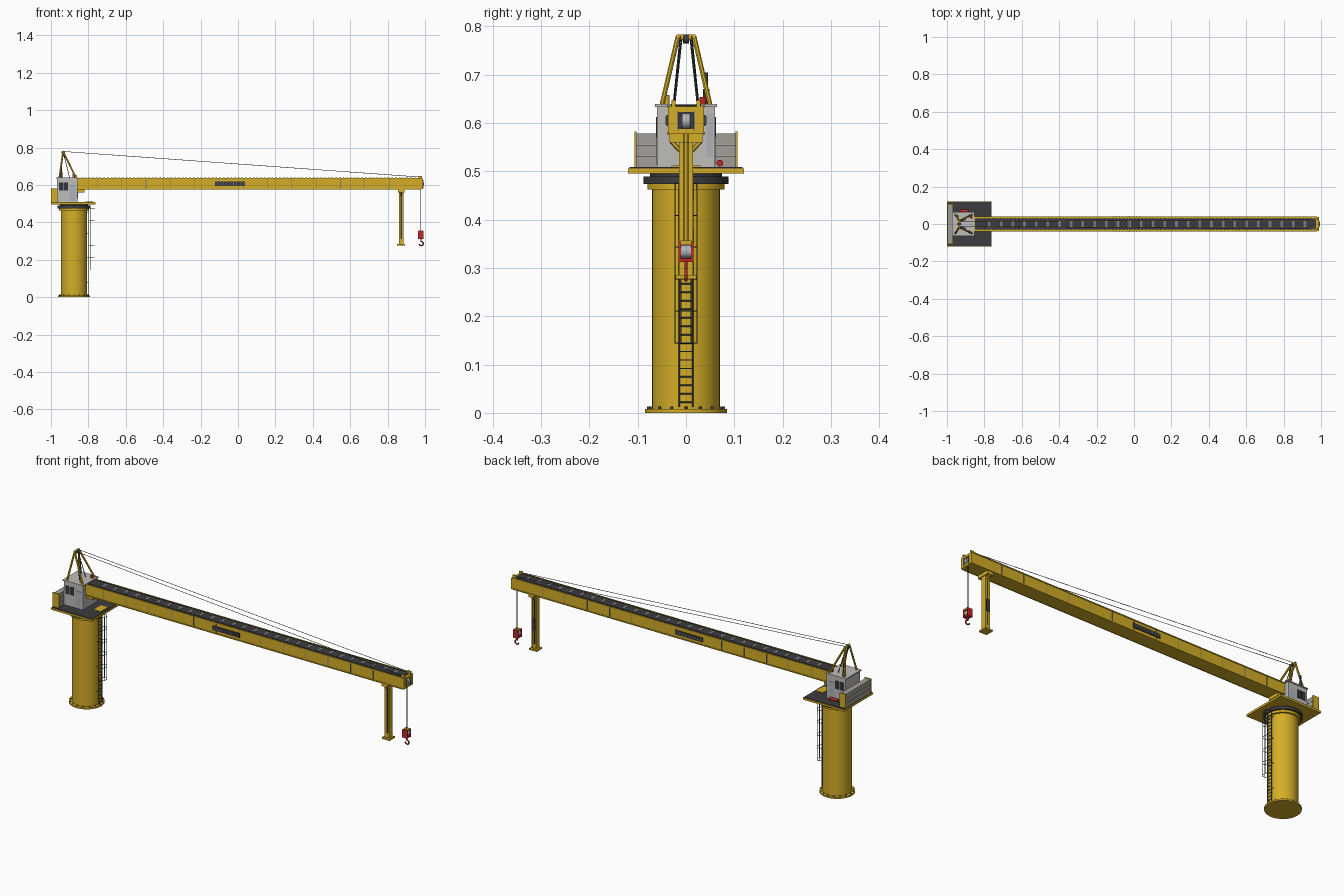
import bpy, bmesh, math
from mathutils import Vector


def material(name, rgb):
    m = bpy.data.materials.new(name)
    m.diffuse_color = (*rgb, 1)
    return m


YELLOW = material("yellow paint", (0.66, 0.42, 0.02))
GREY = material("light grey paint", (0.52, 0.51, 0.49))
CONCRETE = material("ballast grey", (0.36, 0.34, 0.31))
DARK = material("dark deck", (0.045, 0.045, 0.05))
STEEL = material("blue steel", (0.09, 0.11, 0.15))
RED = material("red paint", (0.55, 0.02, 0.02))
GLASS = material("window glass", (0.03, 0.035, 0.045))
PLATE = material("pale panel", (0.42, 0.45, 0.48))
SLAT = material("mid grey slat", (0.2, 0.2, 0.21))


def finish(name, bm, mat, smooth=False):
    me = bpy.data.meshes.new(name)
    bmesh.ops.recalc_face_normals(bm, faces=bm.faces)
    bm.to_mesh(me)
    bm.free()
    ob = bpy.data.objects.new(name, me)
    bpy.context.collection.objects.link(ob)
    me.materials.append(mat)
    if smooth:
        bpy.ops.object.select_all(action='DESELECT')
        ob.select_set(True)
        bpy.context.view_layer.objects.active = ob
        bpy.ops.object.shade_smooth_by_angle(angle=math.radians(35))
    return ob


def box(name, x, y, z, mat):
    """Box from (min, max) pairs."""
    bm = bmesh.new()
    bmesh.ops.create_cube(bm, size=1)
    for v in bm.verts:
        v.co = [r[0] + (c + 0.5) * (r[1] - r[0]) for c, r in zip(v.co, (x, y, z))]
    return finish(name, bm, mat)


def rod(name, a, b, r, mat, sides=8, r2=None):
    """Cylinder or cone between two points."""
    a, b = Vector(a), Vector(b)
    bm = bmesh.new()
    bmesh.ops.create_cone(bm, cap_ends=True, segments=sides, radius1=r,
                          radius2=r if r2 is None else r2, depth=(b - a).length)
    q = (b - a).to_track_quat('Z', 'Y')
    for v in bm.verts:
        v.co = q @ v.co + (a + b) / 2
    return finish(name, bm, mat, sides > 6)


def tube(name, pts, r, mat):
    """Round wire along a path."""
    cu = bpy.data.curves.new(name, 'CURVE')
    cu.dimensions = '3D'
    cu.bevel_depth = r
    cu.bevel_resolution = 1
    cu.use_fill_caps = True
    s = cu.splines.new('POLY')
    s.points.add(len(pts) - 1)
    for p, c in zip(s.points, pts):
        p.co = (*c, 1)
    cu.materials.append(mat)
    ob = bpy.data.objects.new(name, cu)
    bpy.context.collection.objects.link(ob)
    return ob


# Pedestal column, flanges and slewing ring
CX = -0.877
for name, z0, z1, r, mat in (("base_flange", 0, 0.008, 0.085, YELLOW),
                             ("column", 0.008, 0.463, 0.07, YELLOW),
                             ("top_flange", 0.462, 0.474, 0.08, YELLOW),
                             ("slewing_ring", 0.474, 0.489, 0.088, DARK),
                             ("ring_neck", 0.489, 0.497, 0.075, DARK)):
    rod(name, (CX, 0, z0), (CX, 0, z1), r, mat, 48)
for i in range(16):
    t = math.tau * i / 16
    x, y = CX + 0.078 * math.cos(t), 0.078 * math.sin(t)
    rod("base_bolt", (x, y, 0.007), (x, y, 0.013), 0.003, STEEL, 6)

# Ladder with safety cage
for s in (-1, 1):
    rod("ladder_rail", (-0.798, s * 0.014, 0.012), (-0.798, s * 0.014, 0.49), 0.0018, STEEL, 6)
for i in range(27):
    z = 0.022 + i * 0.0175
    rod("ladder_rung", (-0.798, -0.014, z), (-0.798, 0.014, z), 0.0014, STEEL, 6)
cage = [(-0.798, -0.014), (-0.79, -0.023), (-0.776, -0.022), (-0.767, -0.01),
        (-0.767, 0.01), (-0.776, 0.022), (-0.79, 0.023), (-0.798, 0.014)]
for i in range(6):
    tube("cage_hoop", [(x, y, 0.145 + i * 0.066) for x, y in cage], 0.0013, STEEL)
for x, y in (cage[1], cage[3], cage[4], cage[6]):
    rod("cage_bar", (x, y, 0.145), (x, y, 0.477), 0.0012, STEEL, 6)
for z in (0.08, 0.21, 0.34, 0.45):
    for s in (-1, 1):
        rod("ladder_bracket", (-0.815, s * 0.014, z), (-0.798, s * 0.014, z), 0.0015, STEEL, 6)

# Rotating platform
box("platform", (-1, -0.762), (-0.12, 0.12), (0.496, 0.506), YELLOW)
box("platform_deck", (-0.997, -0.765), (-0.117, 0.117), (0.506, 0.509), DARK)
box("deck_hatch", (-0.815, -0.775), (-0.03, 0.03), (0.509, 0.512), YELLOW)

# Counterweight: stacked slabs between yellow end plates
for i in range(3):
    z = 0.509 + i * 0.0235
    box("ballast_slab", (-0.997, -0.968), (-0.103, 0.103), (z, z + 0.0225), CONCRETE)
for s in (-1, 1):
    box("ballast_end_plate", (-1, -0.964), sorted((s * 0.102, s * 0.107)), (0.506, 0.582), YELLOW)

# Machinery house with roof, windows and door
box("house", (-0.968, -0.858), (-0.06, 0.06), (0.509, 0.633), GREY)
box("house_roof", (-0.972, -0.853), (-0.064, 0.064), (0.633, 0.639), GREY)
for s in (-1, 1):
    for x0, x1 in ((-0.958, -0.934), (-0.93, -0.908)):
        box("side_window", (x0, x1), sorted((s * 0.058, s * 0.062)), (0.57, 0.612), GLASS)
    box("house_door", (-0.9, -0.868), sorted((s * 0.058, s * 0.0615)), (0.514, 0.6), PLATE)
box("front_panel", (-0.86, -0.8555), (0.042, 0.056), (0.53, 0.62), PLATE)
rod("exhaust", (-0.945, 0.042, 0.638), (-0.945, 0.042, 0.705), 0.0035, DARK, 12)
rod("muffler", (-0.945, 0.042, 0.639), (-0.945, 0.042, 0.67), 0.007, DARK, 12)
rod("warning_lamp", (-0.87, 0.035, 0.638), (-0.87, 0.035, 0.654), 0.007, RED, 12)
rod("roof_vent", (-0.88, -0.04, 0.638), (-0.88, -0.04, 0.658), 0.006, YELLOW, 12)
rod("extinguisher", (-0.93, 0.07, 0.517), (-0.885, 0.07, 0.517), 0.007, RED, 12)

# A-frame mast
for s in (-1, 1):
    top = (-0.935, s * 0.017, 0.778)
    rod("mast_front_leg", (-0.866, s * 0.05, 0.637), top, 0.005, YELLOW, 8)
    rod("mast_back_leg", (-0.955, s * 0.05, 0.637), top, 0.005, YELLOW, 8)
    rod("mast_stay", (-0.9, s * 0.024, 0.637), (-0.935, s * 0.009, 0.776), 0.0018, DARK, 6)
    # Pendant cables to the boom tip
    rod("pendant_cable", (-0.935, s * 0.012, 0.779), (0.975, s * 0.026, 0.642), 0.0014, STEEL, 6)
    box("pendant_lug", (0.965, 0.985), sorted((s * 0.022, s * 0.03)), (0.632, 0.648), YELLOW)
rod("mast_head", (-0.935, -0.02, 0.777), (-0.935, 0.02, 0.777), 0.006, YELLOW, 12)
rod("mast_sheave", (-0.935, -0.006, 0.774), (-0.935, 0.006, 0.774), 0.009, DARK, 16)

# Boom box girder with seams and edge strips
B0, B1, BT = -0.858, 0.978, 0.634
box("boom", (B0, B1), (-0.036, 0.036), (0.577, BT), YELLOW)
for s in (-1, 1):
    for z in (0.576, 0.632):
        box("boom_edge", (B0, B1), sorted((s * 0.034, s * 0.039)), (z, z + 0.005), YELLOW)
    for i in range(13):
        x = -0.752 + i * 0.13
        box("boom_seam", (x - 0.0015, x + 0.0015), sorted((s * 0.035, s * 0.0375)),
            (0.581, 0.632), SLAT)
    # Louvred side panel
    box("side_panel", (-0.123, 0.037), sorted((s * 0.035, s * 0.04)), (0.594, 0.617), DARK)
    for i in range(9):
        x = -0.113 + i * 0.0175
        box("panel_louvre", (x, x + 0.003), sorted((s * 0.038, s * 0.042)), (0.597, 0.614), SLAT)
    for i in range(90):
        x = -0.84 + i * 0.02
        box("deck_cleat", (x, x + 0.008), sorted((s * 0.026, s * 0.031)), (0.635, 0.6395), DARK)
box("boom_deck", (B0 + 0.008, B1 - 0.004), (-0.03, 0.03), (0.632, 0.637), DARK)
for i in range(28):
    x = -0.78 + i * 0.0625
    box("deck_slat", (x, x + 0.014), (-0.015, 0.015), (0.636, 0.6378), SLAT)
box("boom_heel", (-0.858, -0.82), (-0.03, 0.03), (0.56, 0.578), YELLOW)

# Boom tip with framed opening and hoist sheave
for s in (-1, 1):
    box("tip_cheek", (0.975, 0.988), sorted((s * 0.016, s * 0.037)), (0.577, 0.634), YELLOW)
    box("tip_rib", (0.987, 0.991), sorted((s * 0.0155, s * 0.0185)), (0.583, 0.625), SLAT)
for z in (0.577, 0.622):
    box("tip_beam", (0.975, 0.988), (-0.017, 0.017), (z, z + 0.012), YELLOW)
box("tip_panel", (0.976, 0.98), (-0.016, 0.016), (0.588, 0.623), DARK)
rod("tip_sheave", (0.978, -0.008, 0.604), (0.978, 0.008, 0.604), 0.016, PLATE, 24)

# Boom rest post: H-section with foot and flared head
RX = 0.873
for x in (0.860, 0.882):
    box("rest_flange", (x, x + 0.004), (-0.014, 0.014), (0.284, 0.562), YELLOW)
box("rest_web", (0.863, 0.883), (-0.011, 0.011), (0.284, 0.562), YELLOW)
for s in (-1, 1):
    box("rest_slot", (0.869, 0.876), sorted((s * 0.01, s * 0.0125)), (0.31, 0.545), DARK)
    rod("rest_brace", (RX, s * 0.012, 0.543), (RX, s * 0.03, 0.562), 0.005, YELLOW, 6)
box("rest_panel", (0.864, 0.881), (0.011, 0.0155), (0.38, 0.44), DARK)
box("rest_foot", (0.85, 0.894), (-0.022, 0.022), (0.277, 0.285), YELLOW)
box("rest_head", (0.856, 0.89), (-0.034, 0.034), (0.56, 0.578), YELLOW)

# Hoist cable, block and hook
HX = 0.978
for s in (-1, 1):
    rod("hoist_cable", (HX, s * 0.004, 0.35), (HX, s * 0.004, 0.59), 0.0013, DARK, 6)
    box("block_cheek", (HX - 0.015, HX + 0.015), sorted((s * 0.01, s * 0.016)), (0.312, 0.354), RED)
rod("block_sheave", (HX, -0.01, 0.334), (HX, 0.01, 0.334), 0.014, PLATE, 20)
box("block_top", (HX - 0.012, HX + 0.012), (-0.011, 0.011), (0.349, 0.357), YELLOW)
box("block_base", (HX - 0.012, HX + 0.012), (-0.011, 0.011), (0.312, 0.32), RED)
hook = [(HX, 0, 0.313), (HX, 0, 0.3)]
for i in range(11):
    t = math.radians(100 - i * 27)
    hook.append((HX + 0.002 + 0.011 * math.cos(t), 0, 0.286 + 0.011 * math.sin(t)))
tube("hook", hook, 0.0035, RED)
